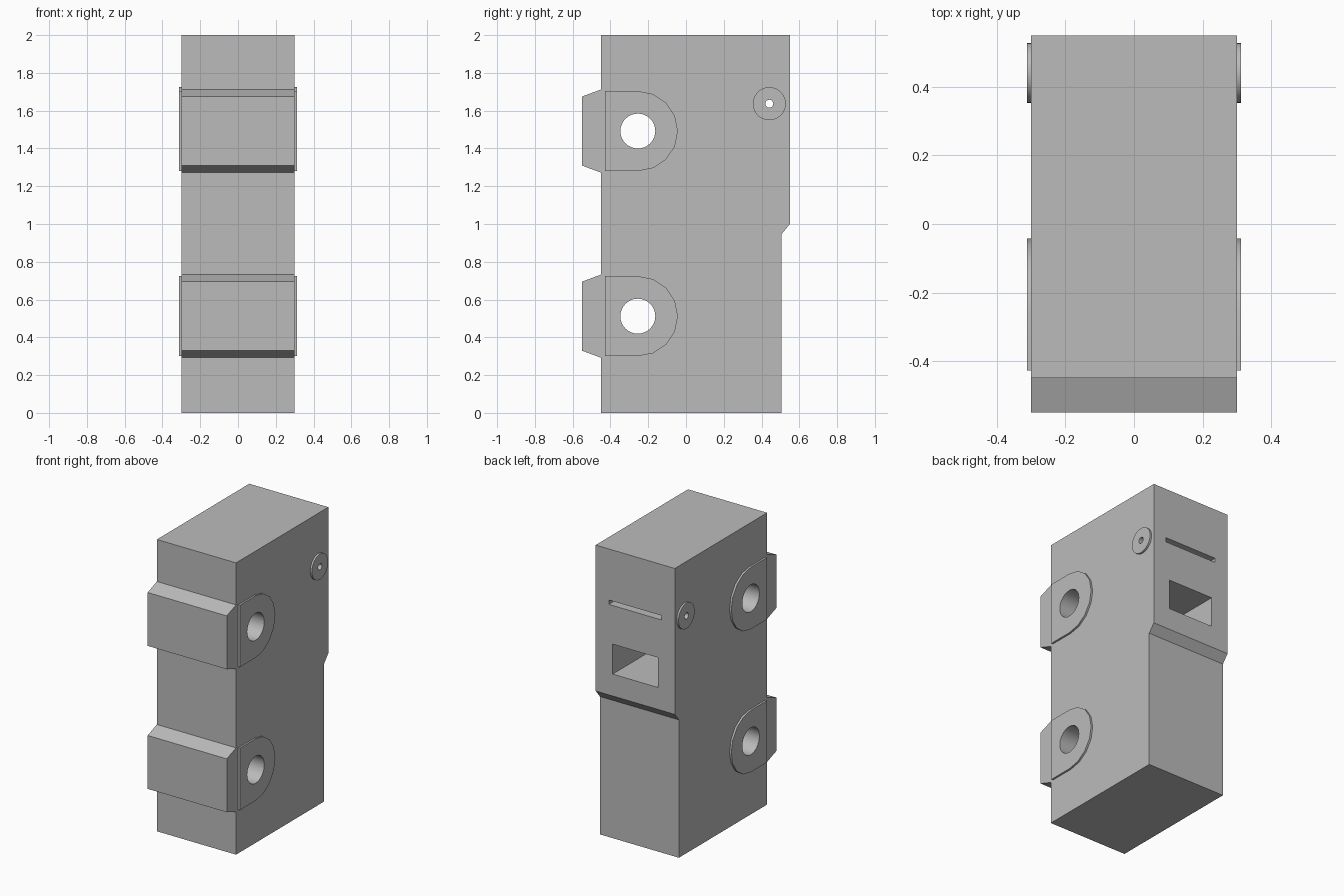
import bpy, bmesh
from math import pi, sin, cos, radians

cube = bpy.data.objects.get("Cube")
if cube:
    bpy.data.objects.remove(cube, do_unlink=True)

grey = bpy.data.materials.new("light_grey")
grey.use_nodes = True
grey.diffuse_color = (0.5, 0.5, 0.5, 1)
grey.node_tree.nodes["Principled BSDF"].inputs["Base Color"].default_value = (0.5, 0.5, 0.5, 1)


def prism(name, profile, x0, x1):
    """Extrude a closed (y, z) profile along x."""
    bm = bmesh.new()
    face = bm.faces.new([bm.verts.new((x0, y, z)) for y, z in profile])
    ext = bmesh.ops.extrude_face_region(bm, geom=[face])
    verts = [g for g in ext["geom"] if isinstance(g, bmesh.types.BMVert)]
    bmesh.ops.translate(bm, verts=verts, vec=(x1 - x0, 0, 0))
    bmesh.ops.recalc_face_normals(bm, faces=bm.faces)
    mesh = bpy.data.meshes.new(name)
    bm.to_mesh(mesh)
    bm.free()
    mesh.materials.append(grey)
    obj = bpy.data.objects.new(name, mesh)
    bpy.context.collection.objects.link(obj)
    return obj


def arc(y, z, r, start, end, steps):
    angles = [start + (end - start) * i / steps for i in range(steps + 1)]
    return [(y + r * cos(a), z + r * sin(a)) for a in angles]


def circle(y, z, r, n=32):
    return arc(y, z, r, 0, 2 * pi, n)[:-1]


def rect(y0, y1, z0, z1):
    return [(y0, z0), (y1, z0), (y1, z1), (y0, z1)]


def cut(obj, profile, x0=-0.5, x1=0.5):
    """Subtract an extruded profile from an object."""
    cutter = prism("cutter", profile, x0, x1)
    cutter.hide_render = True
    mod = obj.modifiers.new("cut", "BOOLEAN")
    mod.operation, mod.solver, mod.object = "DIFFERENCE", "EXACT", cutter
    bpy.context.view_layer.objects.active = obj
    bpy.ops.object.modifier_apply(modifier=mod.name)
    bpy.data.objects.remove(cutter, do_unlink=True)


HALF, OUTER = 0.30, 0.313
FRONT, BACK, LOWER_BACK = -0.45, 0.55, 0.505
HOLE_Y, HOLE_R = -0.255, 0.0925
MOUNTS = {"lower": 0.512, "upper": 1.492}
PIN = (0.441, 1.637)

# Body with two chamfered front ribs and a stepped back
profile = [(LOWER_BACK, 0), (LOWER_BACK, 0.945), (BACK, 1.0), (BACK, 2), (FRONT, 2)]
for z in (MOUNTS["upper"], MOUNTS["lower"]):
    profile += [(FRONT, z + 0.22), (-0.55, z + 0.183),
                (-0.55, z - 0.183), (FRONT, z - 0.22)]
profile.append((FRONT, 0))
body = prism("body", profile, -HALF, HALF)

# Openings in the back, then the cross holes
cut(body, rect(0.05, 0.7, 1.15, 1.355), -0.171, 0.171)
cut(body, rect(0.35, 0.7, 1.62, 1.65), -0.2, 0.2)
for z in MOUNTS.values():
    cut(body, circle(HOLE_Y, z, HOLE_R))
cut(body, circle(*PIN, 0.021))
parts = [body]

# Side plates around the holes
for side, s in (("left", 1), ("right", -1)):
    for level, z in MOUNTS.items():
        outline = [(-0.428, z + 0.212), (-0.428, z - 0.212)]
        outline += arc(HOLE_Y, z, 0.212, -pi / 2, pi / 2, 8)
        plate = prism(f"{level}_{side}_hole_plate", outline, s * HALF, s * OUTER)
        cut(plate, circle(HOLE_Y, z, HOLE_R))
        parts.append(plate)
    washer = prism(f"{side}_pin_washer", circle(*PIN, 0.0875), s * HALF, s * OUTER)
    cut(washer, circle(*PIN, 0.021))
    parts.append(washer)

# Smooth the round walls, keep the corners sharp
bpy.ops.object.select_all(action="DESELECT")
for obj in parts:
    obj.select_set(True)
bpy.context.view_layer.objects.active = body
bpy.ops.object.shade_smooth_by_angle(angle=radians(30))
